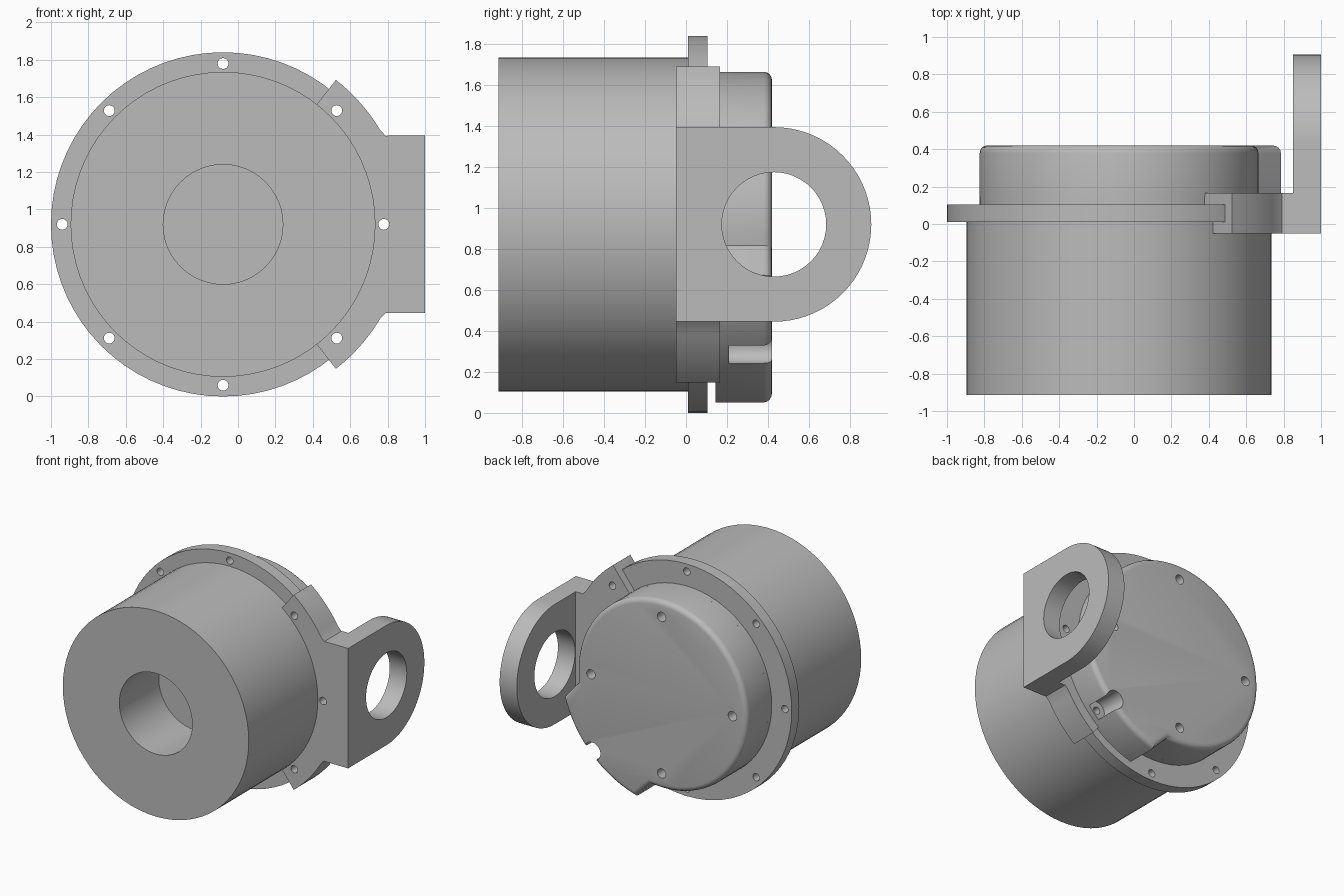
import bpy, bmesh
from math import cos, sin, radians
from mathutils import Vector

if "Cube" in bpy.data.objects:
    bpy.data.objects.remove(bpy.data.objects["Cube"], do_unlink=True)

CX, CZ = -0.08, 0.92   # main axis of the housing

grey = bpy.data.materials.new("plain grey")
grey.use_nodes = True
GREY = (0.5, 0.5, 0.5, 1)
grey.diffuse_color = GREY
grey.node_tree.nodes["Principled BSDF"].inputs["Base Color"].default_value = GREY


def polar(r, deg, cx=CX, cz=CZ):
    return (cx + r * cos(radians(deg)), cz + r * sin(radians(deg)))


def arc(r, start, end, n, cx=CX, cz=CZ):
    return [polar(r, start + (end - start) * i / n, cx, cz) for i in range(n + 1)]


def circle(r, cx=CX, cz=CZ, n=72):
    return arc(r, 0, 360, n, cx, cz)[:-1]


def prism(name, outline, low, high, axis="y", round_edge=0):
    """Extrude an outline of (x, z), or (y, z) when axis is x."""
    bm = bmesh.new()
    place = (lambda a, b, d: (a, d, b)) if axis == "y" else (lambda a, b, d: (d, a, b))
    face = bm.faces.new([bm.verts.new(place(a, b, low)) for a, b in outline])
    offset = Vector(place(0, 0, high - low))
    new = bmesh.ops.extrude_face_region(bm, geom=[face], use_keep_orig=True)["geom"]
    top = [v for v in new if isinstance(v, bmesh.types.BMVert)]
    bmesh.ops.translate(bm, verts=top, vec=offset)
    bmesh.ops.recalc_face_normals(bm, faces=bm.faces)
    if round_edge:
        chosen = set(top)
        rim = [e for e in bm.edges if all(v in chosen for v in e.verts)]
        bmesh.ops.bevel(bm, geom=rim, offset=round_edge, segments=4, profile=0.5,
                        affect="EDGES", clamp_overlap=False)
    mesh = bpy.data.meshes.new(name)
    bm.to_mesh(mesh)
    bm.free()
    mesh.materials.append(grey)
    obj = bpy.data.objects.new(name, mesh)
    bpy.context.collection.objects.link(obj)
    return obj


def drill(obj, cutters):
    """Subtract the cutters, keep the result, and remove the cutters."""
    for c in cutters:
        c.hide_render = True
        mod = obj.modifiers.new("hole", "BOOLEAN")
        mod.operation, mod.solver, mod.object = "DIFFERENCE", "EXACT", c
    graph = bpy.context.evaluated_depsgraph_get()
    graph.update()
    mesh = bpy.data.meshes.new_from_object(obj.evaluated_get(graph))
    obj.modifiers.clear()
    obj.data = mesh
    for c in cutters:
        bpy.data.objects.remove(c, do_unlink=True)


def bolt_cutters(angles):
    return [prism("bolt_cutter", circle(0.029, *polar(0.86, a), 20), -0.3, 0.7)
            for a in angles]


# Motor body with a deep blind bore in the front
body = prism("body", circle(0.815), -0.915, 0.05)
drill(body, [prism("bore_cutter", circle(0.32, n=48), -1.2, -0.42)])

# Mounting flange with eight bolt holes
flange = prism("flange", circle(0.92), 0.01, 0.105)
drill(flange, bolt_cutters(range(0, 360, 45)))

# Rear cover: round drum with a raised sector at the lower side
prism("cover_neck", circle(0.745), 0.1, 0.146)
outline = arc(0.745, -8, 278 - 360 + 360, 72)[:-1] + arc(0.745, 278, 278, 1)[:1]
outline += arc(0.9, 285, 344, 18)
cover = prism("rear_cover", outline, 0.145, 0.42, round_edge=0.04)
screws = [prism("screw_cutter", circle(0.037, *polar(0.62, a), 20), 0.3, 0.6)
          for a in range(0, 360, 90)]
notch = prism("notch_cutter", circle(0.072, *polar(0.86, -45), 28), 0.21, 0.6)
drill(cover, screws + [notch] + bolt_cutters([-45]))

# Curved clamp arm that grips the flange and reaches out to the lug
side = [(0.79, 0.473), (0.81, 0.475), (0.85, 0.475)]
outline = arc(0.74, 52, -52, 30) + arc(0.98, -52, -31, 8)
outline += [(x, CZ - z) for x, z in side] + [(x, CZ + z) for x, z in reversed(side)]
outline += arc(0.98, 31, 52, 8)
arm = prism("clamp_arm", outline, -0.05, 0.167)
drill(arm, bolt_cutters([-45, 0, 45]))

# Lug plate with a rounded end and a large eye
outline = [(-0.05, CZ + 0.475), (-0.05, CZ - 0.475)] + arc(0.475, -90, 90, 36, 0.43, CZ)
lug = prism("lug_plate", outline, 0.85, 1.0, axis="x")
drill(lug, [prism("eye_cutter", circle(0.255, 0.43, CZ, 48), 0.7, 1.2, axis="x")])

# Smooth the round walls, keep the edges sharp
bpy.ops.object.select_all(action="DESELECT")
for obj in bpy.context.collection.objects:
    if obj.type == "MESH" and grey.name in obj.data.materials:
        obj.select_set(True)
        bpy.context.view_layer.objects.active = obj
bpy.ops.object.shade_smooth_by_angle(angle=radians(30))
